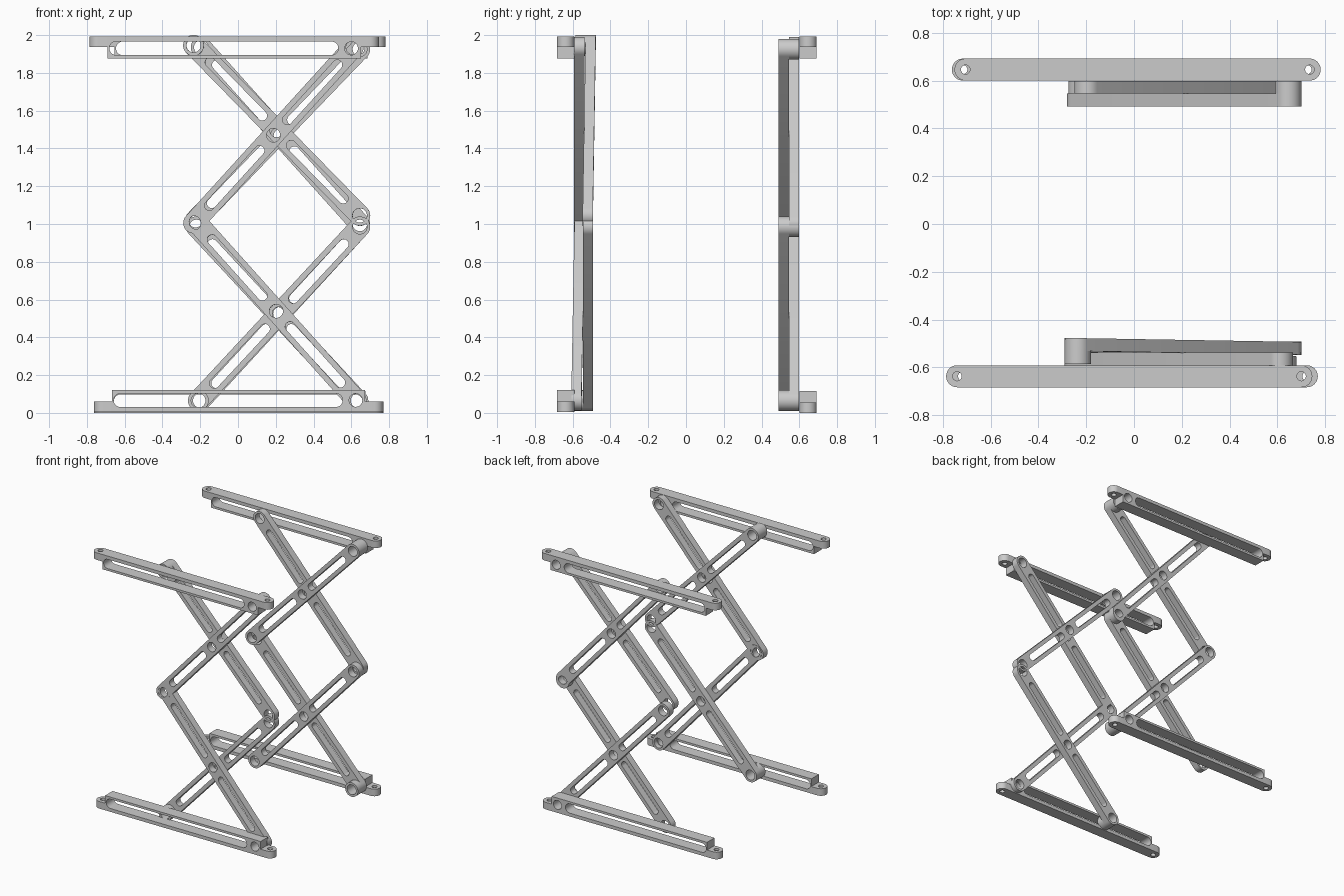
import bpy, bmesh
from math import sin, cos, pi
from mathutils import Vector, Matrix

if "Cube" in bpy.data.objects:
    bpy.data.objects.remove(bpy.data.objects["Cube"])

R = 0.055        # bar half width / end radius
T = 0.054        # bar thickness


def arc(cx, cy, r, a0, a1, n=16):
    return [(cx + r * cos(a0 + (a1 - a0) * i / n), cy + r * sin(a0 + (a1 - a0) * i / n))
            for i in range(n + 1)]


def circle(cx, cy, r):
    return arc(cx, cy, r, 0, 2 * pi, 32)[:-1]


def stadium(x0, x1, cy, r):
    # x0 and x1 are the centres of the two round ends
    return arc(x1, cy, r, -pi / 2, pi / 2) + arc(x0, cy, r, pi / 2, 3 * pi / 2)


def plate(bm, loops, depth, matrix):
    """Fill an outline with holes, thicken it about local z and add it to bm."""
    cu = bpy.data.curves.new("outline", 'CURVE')
    cu.dimensions = '2D'
    cu.fill_mode = 'BOTH'
    cu.extrude = depth / 2
    for loop in loops:
        sp = cu.splines.new('POLY')
        sp.points.add(len(loop) - 1)
        for p, (x, y) in zip(sp.points, loop):
            p.co = (x, y, 0, 1)
        sp.use_cyclic_u = True
    ob = bpy.data.objects.new("outline", cu)
    bpy.context.collection.objects.link(ob)
    bpy.context.view_layer.update()
    me = bpy.data.meshes.new_from_object(ob)
    bpy.data.objects.remove(ob)
    bpy.data.curves.remove(cu)
    me.transform(matrix)
    bm.from_mesh(me)
    bpy.data.meshes.remove(me)


def finish(name, bm):
    bmesh.ops.remove_doubles(bm, verts=bm.verts, dist=1e-5)
    bmesh.ops.recalc_face_normals(bm, faces=bm.faces)
    me = bpy.data.meshes.new(name)
    bm.to_mesh(me)
    bm.free()
    ob = bpy.data.objects.new(name, me)
    bpy.context.collection.objects.link(ob)
    bpy.ops.object.select_all(action='DESELECT')
    ob.select_set(True)
    bpy.context.view_layer.objects.active = ob
    bpy.ops.object.shade_smooth_by_angle(angle=0.6)


def bar(name, a, b, boss=None):
    """Slotted scissor bar from a to b; boss = (end index, direction in y)."""
    a, b = Vector(a), Vector(b)
    x = (b - a).normalized()
    z = x.cross(Vector((0, 1, 0)).cross(x)).normalized()
    z = (Vector((0, 1, 0)) - x * x.y).normalized()
    y = z.cross(x)
    m = Matrix((x, y, z)).transposed().to_4x4()
    m.translation = (a + b) / 2
    h = (b - a).length / 2
    bm = bmesh.new()
    plate(bm, [stadium(-h, h, 0, R), circle(-h, 0, 0.038), circle(h, 0, 0.038),
               circle(0, 0, 0.036),
               stadium(-h + 0.125, -0.11, 0, 0.026),
               stadium(0.11, h - 0.125, 0, 0.026)], T, m)
    if boss:
        end, side = boss
        s = h if end else -h
        plate(bm, [circle(s, 0, R), circle(s, 0, 0.038)], T,
              m @ Matrix.Translation((0, 0, side * T)))
    finish(name, bm)


def rail(name, x, y, z, up):
    """Slotted rail with end tabs; z is the tab side, up = 1 or -1."""
    bm = bmesh.new()
    w = 0.092
    side = Matrix.Translation((x, y, z)) @ Matrix(
        ((1, 0, 0, 0), (0, 0, -1, 0), (0, up, 0, 0), (0, 0, 0, 1)))
    body = [(-0.67, 0), (0.67, 0), (0.67, 0.115), (-0.67, 0.115)]
    plate(bm, [body, stadium(-0.625, 0.515, 0.062, 0.036), circle(0.62, 0.062, 0.035)],
          w, side)
    for s in (-1, 1):
        tab = [(s * 0.67, -w / 2 * s)] + arc(s * 0.72, 0, w / 2, -pi / 2 if s > 0 else pi / 2,
              pi / 2 if s > 0 else 3 * pi / 2) + [(s * 0.67, w / 2 * s)]
        plate(bm, [tab, circle(s * 0.72, 0, 0.019)], 0.055,
              Matrix.Translation((x, y, z + up * 0.0275)))
    finish(name, bm)


# Rails
rail("front_bottom_rail", 0.003, -0.637, 0.005, 1)
rail("back_bottom_rail", 0.004, 0.646, 0.0, 1)
rail("front_top_rail", -0.02, -0.637, 1.992, -1)
rail("back_top_rail", 0.015, 0.646, 1.992, -1)

# Front scissor bars
bar("front_upper_outer_bar", (0.61, -0.565, 1.935), (-0.235, -0.565, 1.005))
bar("front_upper_inner_bar", (-0.235, -0.505, 1.945), (0.645, -0.52, 1.045), (0, -1))
bar("front_lower_outer_bar", (-0.22, -0.563, 1.01), (0.625, -0.58, 0.067))
bar("front_lower_inner_bar", (0.645, -0.519, 0.985), (-0.21, -0.519, 0.065), (1, -1))

# Back scissor bars
bar("back_upper_outer_bar", (-0.195, 0.572, 1.935), (0.645, 0.572, 1.0))
bar("back_upper_inner_bar", (0.645, 0.518, 1.925), (-0.225, 0.518, 1.02), (0, 1))
bar("back_lower_outer_bar", (-0.22, 0.572, 0.985), (0.635, 0.572, 0.065), (1, -1))
bar("back_lower_inner_bar", (0.645, 0.518, 0.985), (-0.2, 0.518, 0.065), (0, 1))
